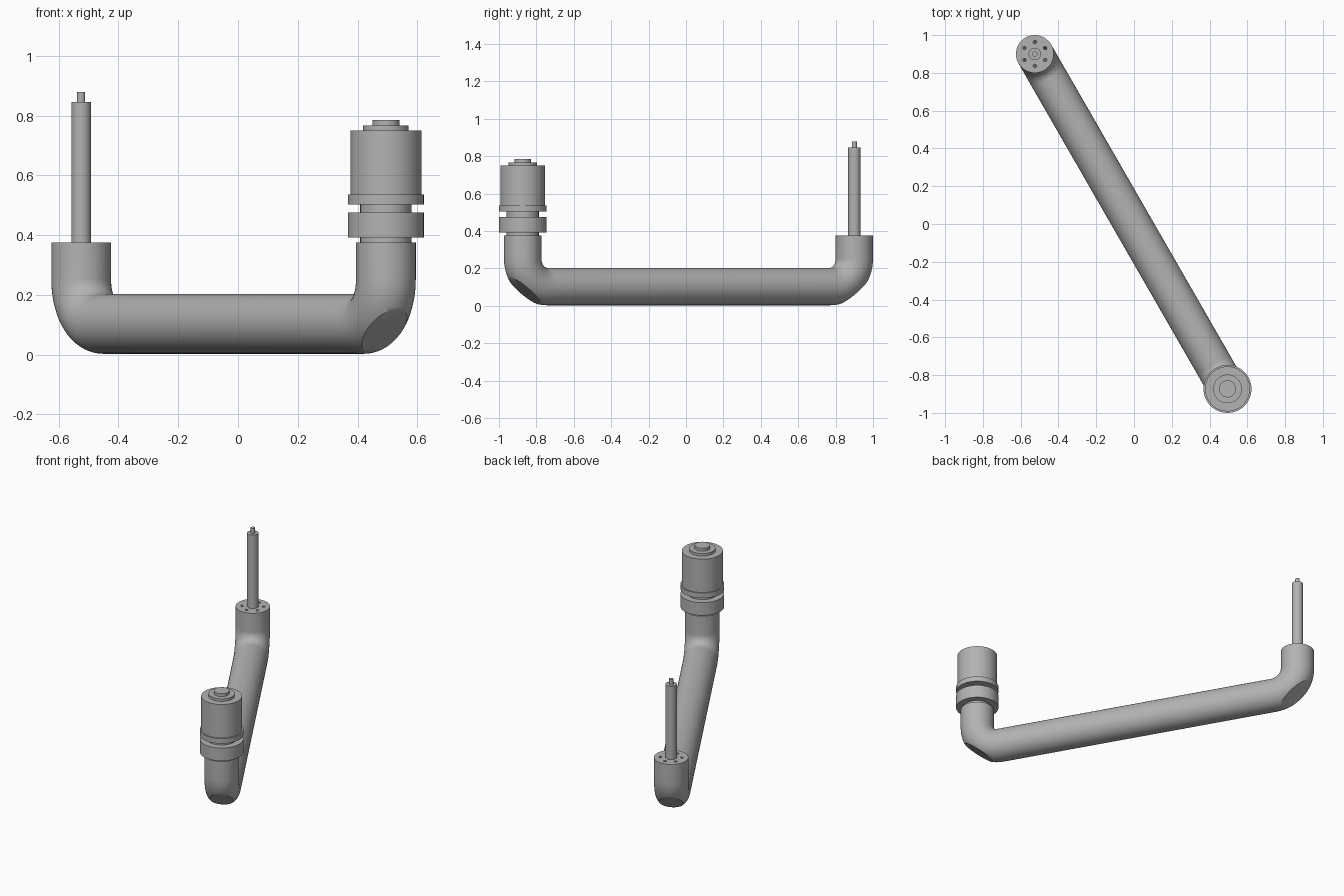
import bpy, bmesh
from math import sin, cos, pi, radians
from mathutils import Vector

cube = bpy.data.objects.get("Cube")
if cube:
    bpy.data.objects.remove(cube, do_unlink=True)

grey = bpy.data.materials.new("plain grey")
grey.use_nodes = True
grey.diffuse_color = (0.45, 0.45, 0.45, 1)
grey.node_tree.nodes["Principled BSDF"].inputs["Base Color"].default_value = grey.diffuse_color

ROD_END = Vector((-0.525, 0.9, 0))
KNOB_END = Vector((0.495, -0.873, 0))
UP = Vector((0, 0, 1))
ALONG = (ROD_END - KNOB_END).normalized()
SIDE = ALONG.cross(UP)
TUBE_Z, RIM_Z, BEND = 0.1025, 0.375, 0.15
OUTER, INNER, SEG = 0.1, 0.094, 48


def finish(name, bm):
    mesh = bpy.data.meshes.new(name)
    bm.to_mesh(mesh)
    bm.free()
    obj = bpy.data.objects.new(name, mesh)
    bpy.context.collection.objects.link(obj)
    mesh.materials.append(grey)
    bpy.ops.object.select_all(action='DESELECT')
    obj.select_set(True)
    bpy.context.view_layer.objects.active = obj
    bpy.ops.object.shade_smooth_by_angle(angle=radians(30))
    return obj


def turned(name, base, profile):
    """Solid of revolution from (radius, height) points."""
    bm = bmesh.new()
    points = [(0, profile[0][1])] + profile + [(0, profile[-1][1])]
    verts = [bm.verts.new(base + Vector((r, 0, z))) for r, z in points]
    edges = [bm.edges.new(pair) for pair in zip(verts, verts[1:])]
    bmesh.ops.spin(bm, geom=verts + edges, cent=base, axis=UP,
                   angle=2 * pi, steps=SEG)
    bmesh.ops.remove_doubles(bm, verts=bm.verts, dist=1e-5)
    bmesh.ops.recalc_face_normals(bm, faces=bm.faces)
    return finish(name, bm)


def steps(*drums):
    """Profile of stacked drums given as (radius, bottom, top)."""
    return [(r, z) for r, low, high in drums for z in (low, high)]


def bend_path(end, out):
    """Centres and tangents from the rim down round the bend."""
    centre = end - out * BEND + UP * (TUBE_Z + BEND)
    path = [(end + UP * RIM_Z, -UP)]
    for i in range(17):
        a = i / 16 * pi / 2
        path.append((centre + BEND * (out * cos(a) - UP * sin(a)),
                     -out * sin(a) - UP * cos(a)))
    return path


# Hollow arm: one U-shaped path swept with an outer and an inner wall
path = bend_path(ROD_END, ALONG)
path += [(p, -t) for p, t in reversed(bend_path(KNOB_END, -ALONG))]
bm = bmesh.new()
walls = []
for radius in (OUTER, INNER):
    rings = []
    for centre, tangent in path:
        normal = SIDE.cross(tangent)
        rings.append([bm.verts.new(centre + radius * (
            SIDE * cos(2 * pi * k / SEG) + normal * sin(2 * pi * k / SEG)))
            for k in range(SEG)])
    for a, b in zip(rings, rings[1:]):
        for k in range(SEG):
            n = (k + 1) % SEG
            bm.faces.new((a[k], a[n], b[n], b[k]))
    walls.append(rings)
for i in (0, -1):
    a, b = walls[0][i], walls[1][i]
    for k in range(SEG):
        n = (k + 1) % SEG
        bm.faces.new((a[k], a[n], b[n], b[k]))

# Slanted openings through the outside of both bends
for end, out in ((ROD_END, ALONG), (KNOB_END, -ALONG)):
    low = end - out * 0.1 + UP * 0.0075
    high = end + out * 0.082 + UP * 0.155
    normal = SIDE.cross(high - low).normalized()
    if normal.z > 0:
        normal.negate()
    bmesh.ops.bisect_plane(bm, geom=bm.verts[:] + bm.edges[:] + bm.faces[:],
                           plane_co=low, plane_no=normal, clear_outer=True)
    rim = [e for e in bm.edges if e.is_boundary]
    bmesh.ops.bridge_loops(bm, edges=rim)
bmesh.ops.recalc_face_normals(bm, faces=bm.faces)
finish("hollow_arm", bm)

# Pierced cap: a disc outline with six screw holes
cap_curve = bpy.data.curves.new("pierced_cap", 'CURVE')
cap_curve.dimensions = '2D'
cap_curve.fill_mode = 'BOTH'
cap_curve.extrude = 0.006
circles = [(0, 0, INNER + 0.001, SEG)]
for i in range(6):
    a = pi / 6 + i * pi / 3
    circles.append((0.063 * cos(a), 0.063 * sin(a), 0.009, 16))
for x, y, r, count in circles:
    spline = cap_curve.splines.new('POLY')
    spline.points.add(count - 1)
    spline.use_cyclic_u = True
    for k, point in enumerate(spline.points):
        a = 2 * pi * k / count
        point.co = (x + r * cos(a), y + r * sin(a), 0, 1)
cap = bpy.data.objects.new("pierced_cap", cap_curve)
cap.location = ROD_END + UP * (RIM_Z - 0.006)
bpy.context.collection.objects.link(cap)
cap_curve.materials.append(grey)
bpy.ops.object.select_all(action='DESELECT')
cap.select_set(True)
bpy.context.view_layer.objects.active = cap
bpy.ops.object.convert(target='MESH')

# Upright rod with its thin tip
turned("rod", ROD_END, steps((0.033, RIM_Z - 0.01, 0.845), (0.0135, 0.845, 0.878)))

# Knob: collar on a neck, then flange, grip, step and button
turned("collar", KNOB_END, steps((0.086, 0.365, 0.392), (0.127, 0.392, 0.475),
                                 (0.086, 0.475, 0.503)))
turned("grip", KNOB_END, steps((0.127, 0.503, 0.536), (0.119, 0.536, 0.75),
                               (0.076, 0.75, 0.766), (0.045, 0.766, 0.785)))
# Closing disc under the knob
turned("knob_seat", KNOB_END, steps((INNER + 0.001, RIM_Z - 0.012, RIM_Z)))
